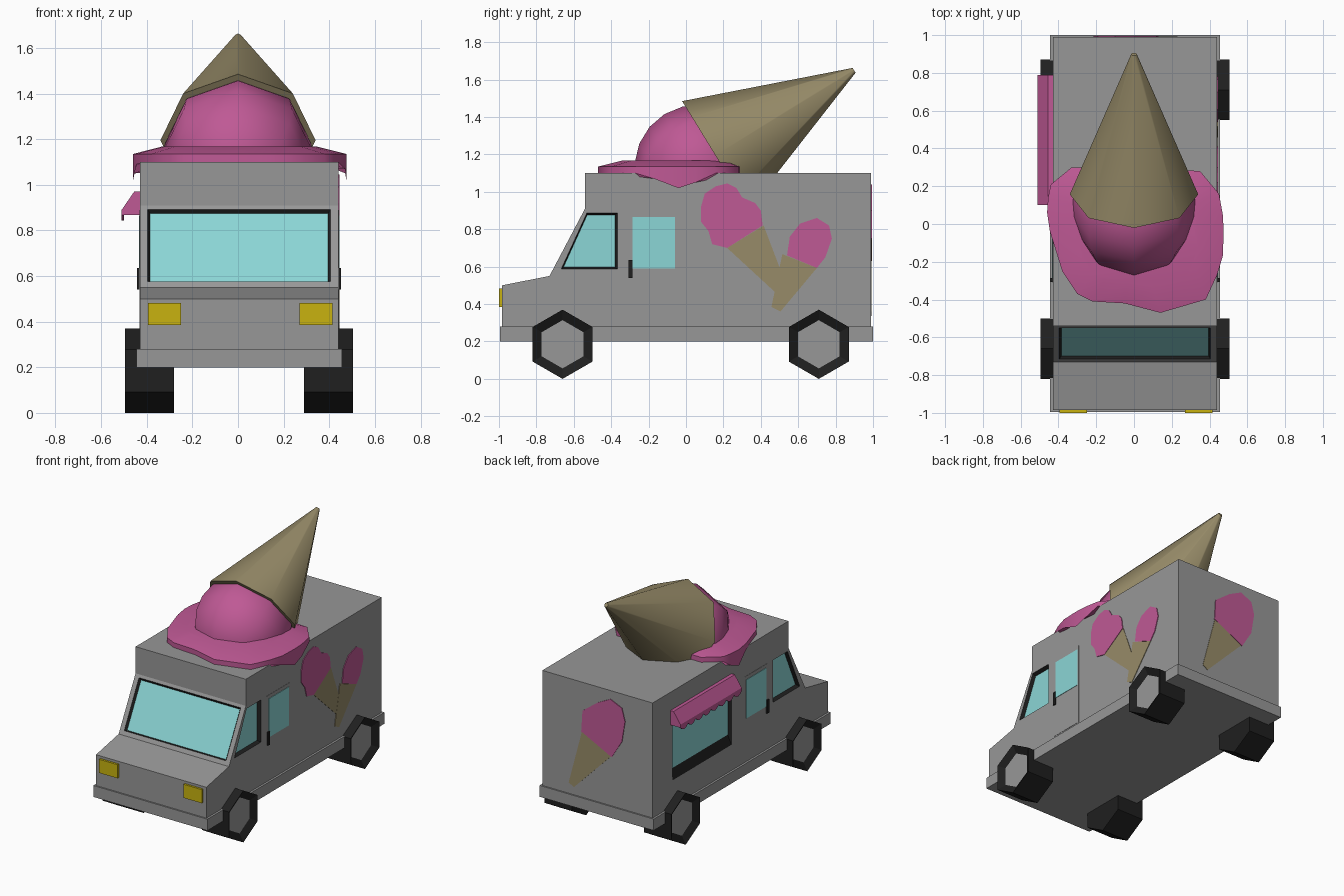
import bpy, bmesh
from math import sin, cos, pi, radians
from mathutils import Matrix, Vector

default_cube = bpy.data.objects.get("Cube")
if default_cube:
    bpy.data.objects.remove(default_cube, do_unlink=True)


def material(name, red, green, blue):
    mat = bpy.data.materials.new(name)
    mat.use_nodes = True
    colour = (red, green, blue, 1)
    mat.diffuse_color = colour
    mat.node_tree.nodes["Principled BSDF"].inputs["Base Color"].default_value = colour
    return mat


GREY = material("grey paint", 0.31, 0.31, 0.31)
BLACK = material("black rubber", 0.014, 0.014, 0.014)
GLASS = material("pale blue glass", 0.26, 0.67, 0.67)
PINK = material("pink ice cream", 0.52, 0.10, 0.30)
WAFFLE = material("brown waffle", 0.31, 0.26, 0.14)
YELLOW = material("yellow lamp", 0.58, 0.45, 0.005)


def plane(origin, across, up, outward):
    """Matrix that maps a flat drawing (and its thickness) into the scene."""
    basis = Matrix((across, up, outward)).transposed().to_4x4()
    return Matrix.Translation(origin) @ basis


X, Y, Z = Vector((1, 0, 0)), Vector((0, 1, 0)), Vector((0, 0, 1))
slope = Vector((0, 0.19, 0.36)).normalized()
LEFT = plane((0.44, 0, 0), Y, Z, X)
RIGHT = plane((-0.43, 0, 0), Y, Z, -X)
FRONT = plane((0.005, -0.985, 0), X, Z, -Y)
BACK = plane((0, 0.99, 0), X, Z, Y)
WINDSHIELD = plane((0.005, -0.73, 0.55), X, slope, X.cross(slope))


def finish(name, bm, *mats):
    bmesh.ops.recalc_face_normals(bm, faces=bm.faces)
    mesh = bpy.data.meshes.new(name)
    bm.to_mesh(mesh)
    bm.free()
    for mat in mats:
        mesh.materials.append(mat)
    obj = bpy.data.objects.new(name, mesh)
    bpy.context.collection.objects.link(obj)
    return obj


def bridge(bm, lower, upper):
    count = len(lower)
    for i in range(count):
        j = (i + 1) % count
        bm.faces.new((lower[i], lower[j], upper[j], upper[i]))


def loft(bm, frame, start, end, low, high):
    """Closed solid between two outlines; returns both caps."""
    a = [bm.verts.new(frame @ Vector((u, v, low))) for u, v in start]
    b = [bm.verts.new(frame @ Vector((u, v, high))) for u, v in end]
    bridge(bm, a, b)
    return bm.faces.new(a), bm.faces.new(b)


def solid(name, frame, outline, low, high, mat):
    bm = bmesh.new()
    loft(bm, frame, outline, outline, low, high)
    return finish(name, bm, mat)


def rect(left, bottom, right, top):
    return [(left, bottom), (right, bottom), (right, top), (left, top)]


def smooth(obj, degrees):
    bpy.ops.object.select_all(action='DESELECT')
    obj.select_set(True)
    bpy.context.view_layer.objects.active = obj
    bpy.ops.object.shade_smooth_by_angle(angle=radians(degrees))


# Van body and lower skirt
profile = [(-0.985, 0.2), (-0.985, 0.5), (-0.73, 0.55), (-0.54, 0.91),
           (-0.54, 1.1), (0.99, 1.1), (0.99, 0.2)]
body = solid("van_body", plane((-0.43, 0, 0), Y, Z, X), profile, 0, 0.87, GREY)
for slot in (BLACK, GLASS):
    body.data.materials.append(slot)
solid("lower_skirt", plane((0, 0, 0.2), X, Y, Z),
      rect(-0.445, -0.995, 0.455, 1), -0.001, 0.08, GREY)

# Recessed windows: black tapered reveals with glass at the bottom
cuts = bmesh.new()


def window(frame, outline, border, sill, depth):
    us, vs = zip(*outline)

    def squeeze(value, low, high, start, stop):
        return start + (value - low) / (high - low) * (stop - start)

    inner = [(squeeze(u, min(us), max(us), min(us) + border, max(us) - border),
              squeeze(v, min(vs), max(vs), min(vs) + sill, max(vs) - border))
             for u, v in outline]
    before = set(cuts.faces)
    pane = loft(cuts, frame, outline, inner, 0.005, -depth)[1]
    for face in set(cuts.faces) - before:
        face.material_index = 1
    pane.material_index = 2


cab_window = [(-0.67, 0.585), (-0.365, 0.585), (-0.365, 0.89), (-0.53, 0.89)]
for side in (LEFT, RIGHT):
    window(side, cab_window, 0.015, 0.012, 0.025)
window(WINDSHIELD, rect(-0.405, 0.028, 0.405, 0.39), 0.015, 0.01, 0.015)
window(RIGHT, rect(0.1, 0.445, 0.77, 0.93), 0.015, 0.09, 0.02)
cutter = finish("window_cutter", cuts, GREY, BLACK, GLASS)
cutter.hide_render = True

carve = body.modifiers.new("windows", 'BOOLEAN')
carve.operation, carve.solver, carve.object = 'DIFFERENCE', 'EXACT', cutter
carve.material_mode = 'TRANSFER'
bpy.context.view_layer.objects.active = body
bpy.ops.object.modifier_apply(modifier=carve.name)
bpy.data.objects.remove(cutter, do_unlink=True)

# Side doors, handles and wheels
hexagon = [(0.185 * sin(i * pi / 3), 0.185 * cos(i * pi / 3)) for i in range(6)]
for label, side in (("left", LEFT), ("right", RIGHT)):
    solid(label + "_door", side, rect(-0.31, 0.3, -0.05, 0.89), -0.01, 0.002, GREY)
    solid(label + "_door_glass", side, rect(-0.285, 0.59, -0.06, 0.865), 0, 0.005, GLASS)
    solid(label + "_door_handle", side, rect(-0.307, 0.54, -0.285, 0.635), 0, 0.012, BLACK)
    for end, centre in (("front", -0.66), ("rear", 0.71)):
        bm = bmesh.new()
        outline = [(u + centre, v + 0.185) for u, v in hexagon]
        hub = loft(bm, side, outline, outline, -0.15, 0.065)[1]
        bmesh.ops.recalc_face_normals(bm, faces=bm.faces)
        bmesh.ops.inset_individual(bm, faces=[hub], thickness=0.056, depth=-0.03)
        hub.material_index = 1
        finish(f"{end}_{label}_wheel", bm, BLACK, GREY)

# Headlights
for label, start in (("right", -0.4), ("left", 0.265)):
    solid(label + "_headlight", FRONT, rect(start, 0.385, start + 0.145, 0.482),
          0, 0.015, YELLOW)

# Painted cones on the left side and the back
solid("large_painted_cone", LEFT,
      [(0.22, 0.7), (0.415, 0.82), (0.51, 0.57), (0.48, 0.46)], 0, 0.003, WAFFLE)
solid("large_painted_scoop", LEFT,
      [(0.08, 0.92), (0.1, 0.99), (0.16, 1.03), (0.22, 1.045), (0.27, 1.02),
       (0.3, 0.97), (0.37, 0.94), (0.4, 0.9), (0.41, 0.82), (0.22, 0.7),
       (0.14, 0.72), (0.12, 0.79), (0.08, 0.84)], 0, 0.005, PINK)
solid("small_painted_cone", LEFT,
      [(0.515, 0.667), (0.7, 0.593), (0.505, 0.36), (0.457, 0.385)], 0, 0.004, WAFFLE)
solid("small_painted_scoop", LEFT,
      [(0.54, 0.66), (0.555, 0.76), (0.61, 0.83), (0.7, 0.86), (0.765, 0.82),
       (0.78, 0.75), (0.745, 0.65), (0.7, 0.593)], 0, 0.005, PINK)
solid("back_painted_cone", BACK,
      [(0.12, 0.77), (-0.11, 0.64), (0.19, 0.335), (0.23, 0.36)], 0, 0.003, WAFFLE)
solid("back_painted_scoop", BACK,
      [(0.13, 0.75), (0.12, 0.9), (0, 0.99), (-0.1, 1.04), (-0.19, 1),
       (-0.215, 0.91), (-0.19, 0.76), (-0.11, 0.63)], 0, 0.005, PINK)

# Awning over the serving window, with a scalloped valance
solid("awning", plane((-0.43, 0.1, 0), X, Z, Y),
      [(0, 0.97), (-0.025, 0.97), (-0.08, 0.89), (-0.08, 0.868), (0, 0.868)],
      0, 0.69, PINK)
scallops = [(0.1 + 0.69 * i / 32, 0.868 - 0.025 * abs(sin(i * pi / 4)))
            for i in range(33)]
solid("awning_valance", RIGHT, scallops + [(0.79, 0.885), (0.1, 0.885)],
      0.07, 0.08, PINK)

# Melted puddle with drips over both sides: x, y and lower edge height
rim = [(0.14, -0.47, 1.1), (0.38, -0.4, 1.1), (0.44, -0.27, 1.1),
       (0.47, -0.17, 1.07), (0.475, -0.04, 1.02), (0.47, 0.05, 1.05),
       (0.45, 0.16, 1.1), (0.35, 0.28, 1.1), (0, 0.3, 1.1), (-0.33, 0.3, 1.1),
       (-0.44, 0.21, 1.1), (-0.455, 0.14, 1.05), (-0.46, 0.06, 1.02),
       (-0.445, -0.04, 1.09), (-0.38, -0.25, 1.1), (-0.3, -0.37, 1.1),
       (-0.22, -0.41, 1.1), (-0.05, -0.42, 1.1)]
bm = bmesh.new()
base = [bm.verts.new(p) for p in rim]
edge = [bm.verts.new((x, y, 1.135)) for x, y, low in rim]
crown = [bm.verts.new((x * 0.72, y * 0.72, 1.168)) for x, y, low in rim]
bridge(bm, base, edge)
bridge(bm, edge, crown)
bm.faces.new(base)
bm.faces.new(crown)
smooth(finish("melted_puddle", bm, PINK), 50)

# Scoop and upturned waffle cone share a tilted axis
tilt = Matrix.Rotation(radians(-58.5), 4, 'X') @ Matrix.Rotation(pi / 2, 4, 'Z')
bm = bmesh.new()
bmesh.ops.create_uvsphere(bm, u_segments=8, v_segments=10, radius=0.335,
                          matrix=Matrix.Translation((0, 0.06, 1.13)) @ tilt)
smooth(finish("ice_cream_scoop", bm, PINK), 60)

bm = bmesh.new()
axis = Vector((0, cos(radians(31.5)), sin(radians(31.5))))
middle = Vector((0, 0.157, 1.195)) + axis * 0.435
bmesh.ops.create_cone(bm, cap_ends=True, segments=8, radius1=0.34, radius2=0.015,
                      depth=0.87, matrix=Matrix.Translation(middle) @ tilt)
smooth(finish("waffle_cone", bm, WAFFLE), 60)
